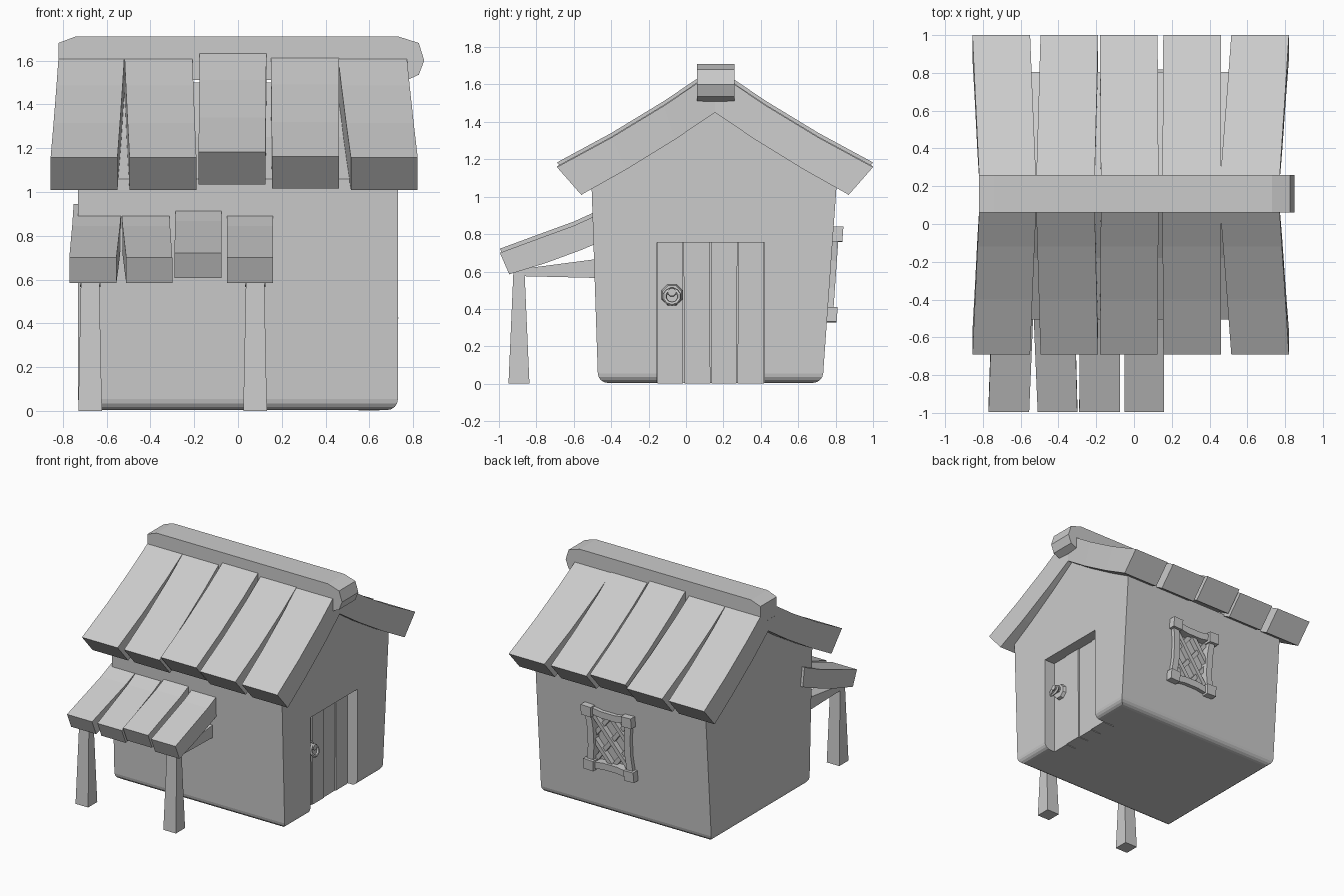
import bpy, bmesh, math
from mathutils import Vector

if "Cube" in bpy.data.objects:
    bpy.data.objects.remove(bpy.data.objects["Cube"])


def loft(name, rings, bevel_bottom=0):
    """Skin equal-length rings of points and cap both ends."""
    bm = bmesh.new()
    vs = [[bm.verts.new(p) for p in r] for r in rings]
    n = len(rings[0])
    for a, b in zip(vs, vs[1:]):
        for i in range(n):
            j = (i + 1) % n
            bm.faces.new((a[i], a[j], b[j], b[i]))
    bm.faces.new(vs[0])
    bm.faces.new(vs[-1])
    bmesh.ops.recalc_face_normals(bm, faces=bm.faces)
    if bevel_bottom:
        edges = [e for e in bm.edges if all(v.co.z < 0.02 for v in e.verts)]
        bmesh.ops.bevel(bm, geom=edges, offset=bevel_bottom, segments=4,
                        profile=0.5, affect='EDGES')
    me = bpy.data.meshes.new(name)
    bm.to_mesh(me)
    bm.free()
    ob = bpy.data.objects.new(name, me)
    bpy.context.collection.objects.link(ob)
    return ob


def box(name, x, y, z):
    return loft(name, [[(x[0], y[0], k), (x[1], y[0], k), (x[1], y[1], k), (x[0], y[1], k)] for k in z])


def cut(ob, cutter):
    m = ob.modifiers.new("cut", 'BOOLEAN')
    m.object, m.operation, m.solver = cutter, 'DIFFERENCE', 'EXACT'
    bpy.context.view_layer.objects.active = ob
    bpy.ops.object.modifier_apply(modifier=m.name)
    bpy.data.objects.remove(cutter)


def plank(name, upper, lower, section, dz=0, mirror=False):
    """Curved board: x limits at its upper and lower end, section of (top, bottom) yz points."""
    rings = []
    for i, (t, b) in enumerate(section):
        f = i / (len(section) - 1)
        x0, x1 = (upper[k] * (1 - f) + lower[k] * f for k in (0, 1))
        yt, yb = (0.31 - t[0], 0.31 - b[0]) if mirror else (t[0], b[0])
        rings.append([(x0, yt, t[1] + dz), (x1, yt, t[1] + dz),
                      (x1, yb, b[1] + dz), (x0, yb, b[1] + dz)])
    return loft(name, rings)


# House walls with gable, rounded at the foot
profile = [(-0.47, 0.005), (-0.505, 1.06), (-0.18, 1.25), (0.155, 1.50),
           (0.48, 1.25), (0.805, 1.06), (0.73, 0.005)]
walls = loft("walls", [[(x, y, z) for y, z in profile] for x in (-0.73, 0.73)], 0.05)
cut(walls, box("door_cutter", (0.56, 0.9), (-0.155, 0.42), (-0.1, 0.755)))

# Roof boards, front and back
roof_section = [((0.155, 1.67), (0.155, 1.45)), ((-0.12, 1.485), (-0.06, 1.305)),
                ((-0.40, 1.315), (-0.32, 1.145)), ((-0.69, 1.158), (-0.56, 1.01))]
roof = [((-0.815, -0.515), (-0.855, -0.55), 0), ((-0.52, -0.21), (-0.495, -0.19), 0),
        ((-0.175, 0.13), (-0.18, 0.125), 0.025), ((0.15, 0.46), (0.155, 0.46), 0.005),
        ((0.45, 0.765), (0.515, 0.82), 0)]
for i, (up, lo, dz) in enumerate(roof):
    plank(f"roof_board_front_{i}", up, lo, roof_section, dz)
    plank(f"roof_board_back_{i}", up, lo, roof_section, dz, True)

# Ridge beam with chipped ends
ridge = [(-0.82, 1.68), (-0.74, 1.71), (0.73, 1.71), (0.825, 1.68), (0.85, 1.60),
         (0.825, 1.535), (0.77, 1.51), (-0.79, 1.51), (-0.82, 1.54)]
loft("ridge_beam", [[(x, y, z) for x, z in ridge] for y in (0.06, 0.26)])

# Awning boards
awning_section = [((-0.38, 0.945), (-0.36, 0.80)), ((-0.60, 0.845), (-0.56, 0.715)),
                  ((-0.80, 0.772), (-0.75, 0.645)), ((-0.995, 0.70), (-0.945, 0.585))]
awning = [((-0.75, -0.53), (-0.77, -0.555), 0), ((-0.535, -0.315), (-0.51, -0.30), 0),
          ((-0.285, -0.075), (-0.29, -0.075), 0.022), ((-0.05, 0.16), (-0.05, 0.16), 0)]
for i, (up, lo, dz) in enumerate(awning):
    plank(f"awning_board_{i}", up, lo, awning_section, dz)

# Awning posts and wall braces
for side, cx in (("left", -0.675), ("right", 0.078)):
    loft(f"awning_post_{side}",
         [[(cx + sx * w, -0.893 + sy * d, z) for sx, sy in ((-1, -1), (1, -1), (1, 1), (-1, 1))]
          for z, w, d in ((0, 0.054, 0.056), (0.64, 0.041, 0.028))])
    loft(f"awning_brace_{side}",
         [[(cx - 0.047, y, a), (cx + 0.047, y, a), (cx + 0.047, y, b), (cx - 0.047, y, b)]
          for y, a, b in ((-0.87, 0.575, 0.615), (-0.45, 0.565, 0.67))])

# Door boards (limits at the bottom and at the top)
low = [-0.155, -0.012, 0.133, 0.272, 0.42]
high = [-0.155, -0.016, 0.130, 0.278, 0.42]
for i in range(4):
    x = 0.64 + 0.006 * (i % 2)
    loft(f"door_board_{i}", [[(0.55, a[i] + 0.003, z), (x, a[i] + 0.003, z),
                              (x, a[i + 1] - 0.003, z), (0.55, a[i + 1] - 0.003, z)]
                             for a, z in ((low, 0.002), (high, 0.755))])


# Door handle: plate, knob and ring
def disc(name, r, x0, x1, y=-0.075, z=0.475):
    ang = [math.radians(22.5 + 45 * k) for k in range(8)]
    loft(name, [[(x, y + q * math.cos(a), z + q * math.sin(a)) for a in ang]
                for x, q in ((x0, r), (x1, r * 0.85))])


disc("handle_plate", 0.064, 0.63, 0.665)
disc("handle_knob", 0.026, 0.65, 0.715, z=0.49)
bpy.ops.mesh.primitive_torus_add(major_segments=10, minor_segments=6, major_radius=0.04,
                                 minor_radius=0.012, location=(0.708, -0.075, 0.465),
                                 rotation=(0, math.radians(72), 0))
bpy.context.object.name = "handle_ring"


# Back window, placed on the leaning wall: u across, v up, w outward
def on_wall(u, v, w):
    z = 0.585 + v
    return (0.10 + u, 0.73 + 0.071 * z + w, z)


def bar(name, stations, half, w0, w1):
    """Bar through uv stations, square cut along its mean direction."""
    d = (Vector(stations[-1]) - Vector(stations[0])).normalized()
    s = Vector((-d.y, d.x)) * half
    return loft(name, [[on_wall(u - s.x, v - s.y, w0), on_wall(u + s.x, v + s.y, w0),
                        on_wall(u + s.x, v + s.y, w1), on_wall(u - s.x, v - s.y, w1)]
                       for u, v in stations])


cut(walls, bar("window_cutter", [(0, -0.2), (0, 0.2)], 0.145, -0.035, 0.1))
for s, tag in ((-1, "a"), (1, "b")):
    bar(f"window_upright_{tag}", [(s * 0.175, -0.22), (s * 0.158, -0.07), (s * 0.158, 0.07),
                                  (s * 0.175, 0.22)], 0.026, -0.035, 0.03)
    bar(f"window_rail_{tag}", [(-0.17, s * 0.222), (-0.06, s * 0.205), (0.06, s * 0.205),
                               (0.17, s * 0.222)], 0.026, -0.035, 0.03)
    for t in (-1, 1):
        bar(f"window_corner_{tag}_{t + 1}", [(s * 0.175, t * 0.215 - 0.04),
                                             (s * 0.172, t * 0.215 + 0.04)], 0.042, -0.03, 0.052)
    # Crossed laths, clipped to the opening
    for k, c in enumerate((-0.2, 0.0, 0.2)):
        m = 1.25
        lo, hi = max(-0.145, (-0.195 - c) / m), min(0.145, (0.195 - c) / m)
        bar(f"window_lath_{tag}_{k}", [(s * lo, m * lo + c), (s * hi, m * hi + c)],
            0.016, -0.03, 0.002 + 0.008 * s)
